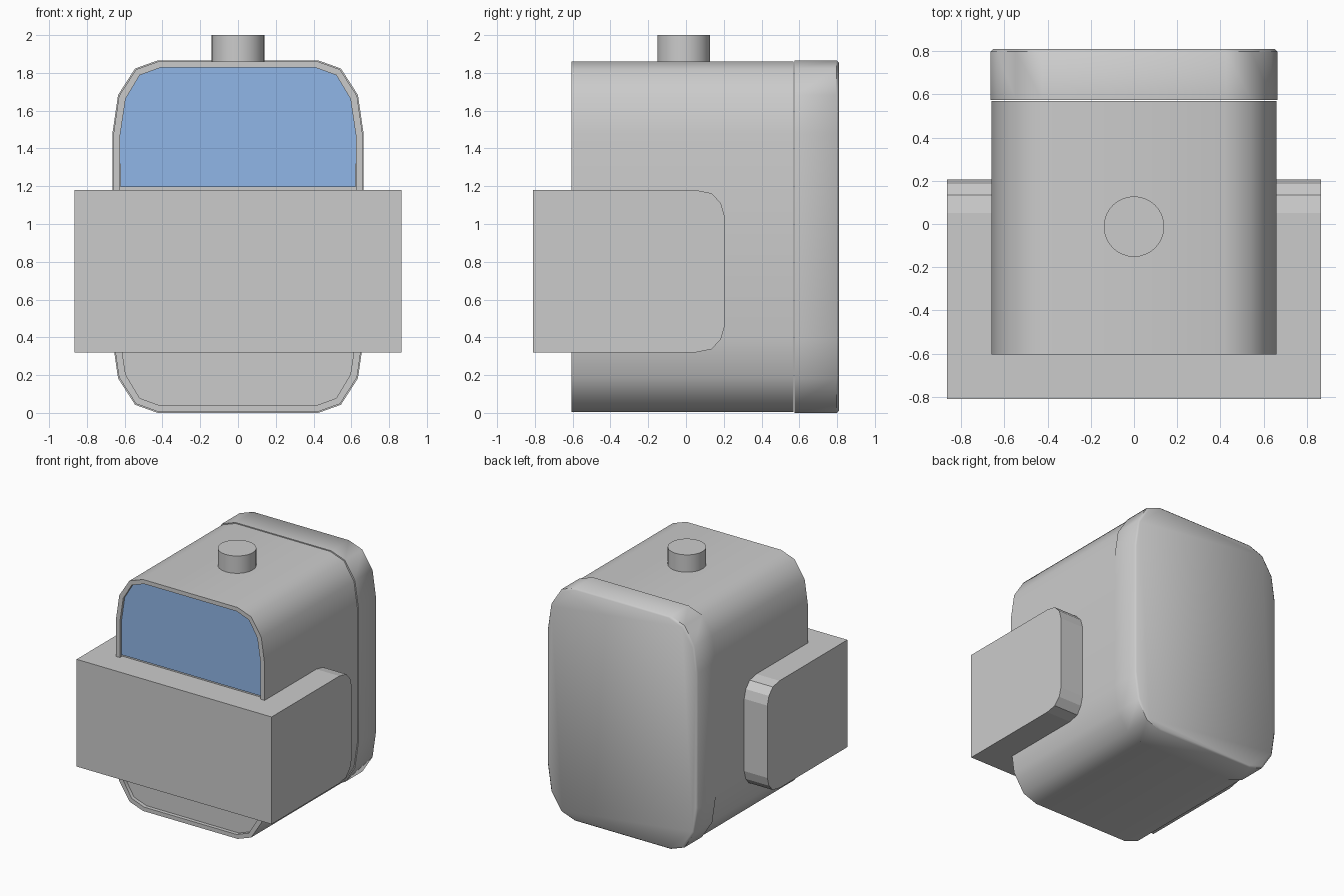
import bpy, bmesh, math

if "Cube" in bpy.data.objects:
    bpy.data.objects.remove(bpy.data.objects["Cube"])

MID_Z = 0.933
OUTER = [(0.66, 0.54), (0.63, 0.745), (0.54, 0.885), (0.42, 0.928)]
INNER = [(0.625, 0.53), (0.595, 0.73), (0.52, 0.855), (0.41, 0.895)]


def profile(quarter, grow=0.0):
    """Mirror a quarter outline into a closed (x, z) loop."""
    q = [(x + grow, z + grow) for x, z in quarter]
    half = [(x, -z) for x, z in reversed(q)] + q
    loop = half + [(-x, z) for x, z in reversed(half)]
    return [(x, MID_Z + z) for x, z in loop]


def at_y(loop, y):
    return [(x, y, z) for x, z in loop]


def loft(name, rings, smooth=None):
    """Skin matching rings and close both ends."""
    bm = bmesh.new()
    vs = [[bm.verts.new(p) for p in r] for r in rings]
    n = len(rings[0])
    for a, b in zip(vs, vs[1:]):
        for i in range(n):
            j = (i + 1) % n
            bm.faces.new((a[i], a[j], b[j], b[i]))
    bm.faces.new(vs[0])
    bm.faces.new(vs[-1])
    bmesh.ops.recalc_face_normals(bm, faces=bm.faces)
    me = bpy.data.meshes.new(name)
    bm.to_mesh(me)
    bm.free()
    ob = bpy.data.objects.new(name, me)
    bpy.context.collection.objects.link(ob)
    if smooth:
        bpy.ops.object.select_all(action='DESELECT')
        ob.select_set(True)
        bpy.context.view_layer.objects.active = ob
        bpy.ops.object.shade_smooth_by_angle(angle=math.radians(smooth))
    return ob


# Housing with a thin front rim and recessed front panel
outer, inner = profile(OUTER), profile(INNER)
loft("housing", [at_y(outer, 0.57), at_y(outer, -0.605),
                 at_y(inner, -0.605), at_y(inner, -0.575)], 40)

# Rear cover, slightly larger, with a softened back edge
cover = profile(OUTER, 0.005)
loft("rear_cover", [at_y(cover, 0.575), at_y(cover, 0.798),
                    at_y(profile(OUTER, -0.007), 0.81)], 50)

# Blue window in the upper part of the front
upper = [(x, z) for x, z in inner if z > MID_Z]
pane = [(0.622, 1.195)] + upper + [(-0.622, 1.195)]
window = loft("window", [at_y(pane, -0.57), at_y(pane, -0.585)])
blue = bpy.data.materials.new("window_blue")
blue.diffuse_color = (0.28, 0.47, 0.8, 1.0)
blue.use_nodes = True
blue.node_tree.nodes["Principled BSDF"].inputs["Base Color"].default_value = blue.diffuse_color
window.data.materials.append(blue)

# Wide front block with rounded rear edges
BLOCK_Z = 0.75
edge = [(0.205, 0.29), (0.185, 0.36), (0.135, 0.413), (0.05, 0.43), (-0.81, 0.43)]
side = [(y, BLOCK_Z - h) for y, h in reversed(edge)] + [(y, BLOCK_Z + h) for y, h in edge]
loft("front_block", [[(x, y, z) for y, z in side] for x in (-0.865, 0.865)])

# Round knob on top
circle = [(0.14 * math.cos(a), 0.14 * math.sin(a) - 0.012)
          for a in (math.tau * i / 32 for i in range(32))]
loft("top_knob", [[(x, y, z) for x, y in circle] for z in (1.84, 2.0)], 40)
